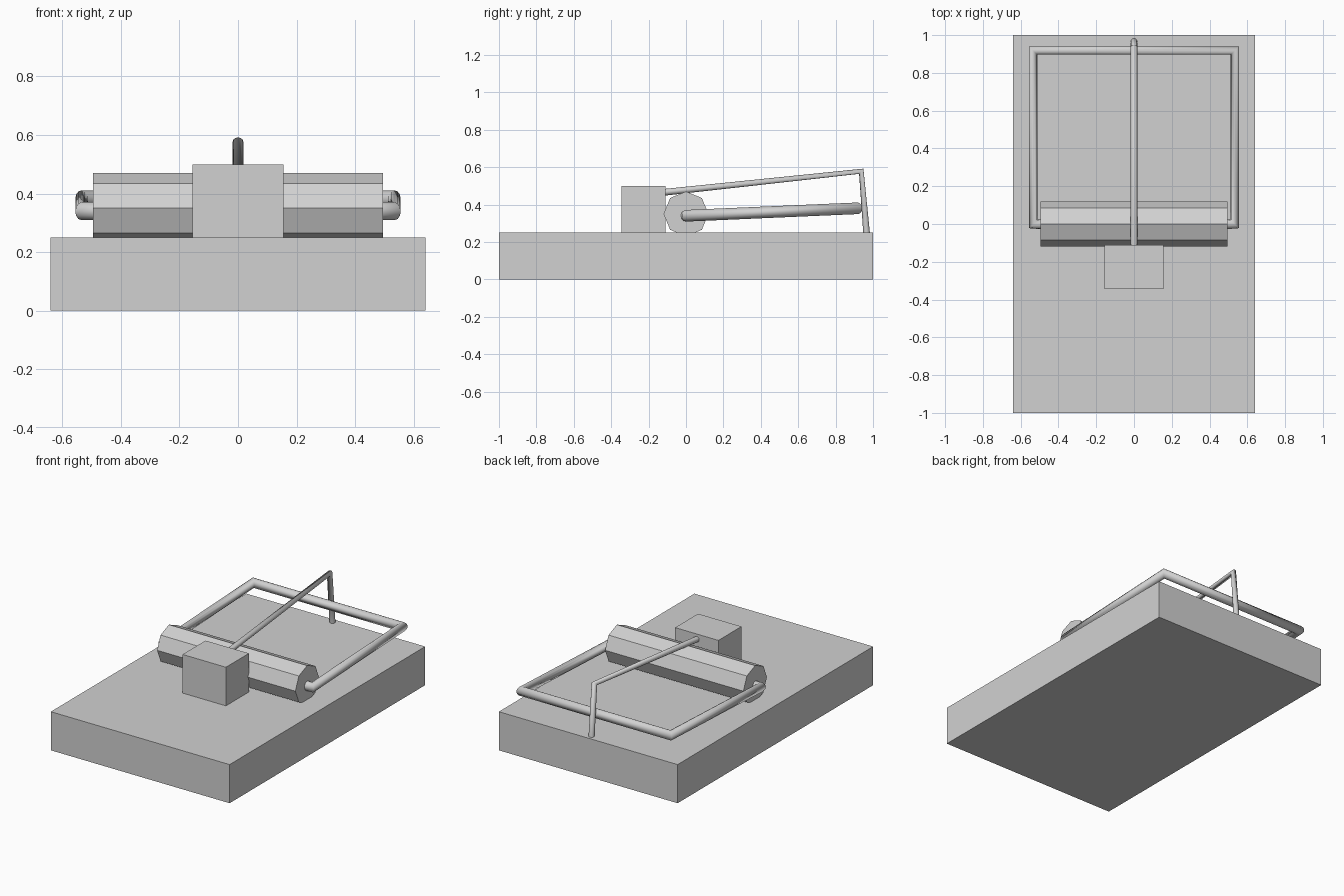
import bpy
from math import pi

cube = bpy.data.objects.get("Cube")
if cube:
    bpy.data.objects.remove(cube, do_unlink=True)

# One plain grey for every part
grey = bpy.data.materials.new("plain_grey")
grey.use_nodes = True
grey.diffuse_color = (0.64, 0.64, 0.64, 1)
grey.node_tree.nodes["Principled BSDF"].inputs["Base Color"].default_value = grey.diffuse_color


def box(name, low, high):
    centre = [(a + b) / 2 for a, b in zip(low, high)]
    bpy.ops.mesh.primitive_cube_add(size=1, location=centre)
    obj = bpy.context.object
    obj.name = name
    obj.scale = [b - a for a, b in zip(low, high)]
    bpy.ops.object.transform_apply(location=False, rotation=False, scale=True)
    obj.data.materials.append(grey)


def wire(name, points, radius):
    """Bent wire with sharp corners, turned into a smooth mesh."""
    curve = bpy.data.curves.new(name, "CURVE")
    curve.dimensions = "3D"
    curve.bevel_depth = radius
    curve.bevel_resolution = 4
    curve.use_fill_caps = True
    spline = curve.splines.new("POLY")
    spline.points.add(len(points) - 1)
    for point, co in zip(spline.points, points):
        point.co = (*co, 1)
    spline.use_smooth = True
    curve.materials.append(grey)
    obj = bpy.data.objects.new(name, curve)
    bpy.context.collection.objects.link(obj)
    bpy.ops.object.select_all(action="DESELECT")
    obj.select_set(True)
    bpy.context.view_layer.objects.active = obj
    bpy.ops.object.convert(target="MESH")


# Base board and trigger block
box("base_board", (-0.64, -1, 0), (0.64, 1, 0.25))
box("trigger_block", (-0.155, -0.345, 0.25), (0.155, -0.11, 0.5))

# Eight-sided spring roller lying across the board
bpy.ops.mesh.primitive_cylinder_add(vertices=8, radius=0.12, depth=0.99,
                                    location=(0, 0, 0.35), rotation=(0, pi / 2, 0))
roller = bpy.context.object
roller.name = "spring_roller"
roller.data.materials.append(grey)

# Snap bar: half of the path, mirrored
half = [(0.45, 0, 0.34), (0.534, 0, 0.34), (0.534, 0.919, 0.38)]
wire("snap_bar", half + [(-x, y, z) for x, y, z in reversed(half)], 0.031)

# Holding rod from the block over the bar and down to the board
wire("holding_rod", [(0, -0.14, 0.463), (0, 0.937, 0.578), (0, 0.967, 0.23)], 0.018)
